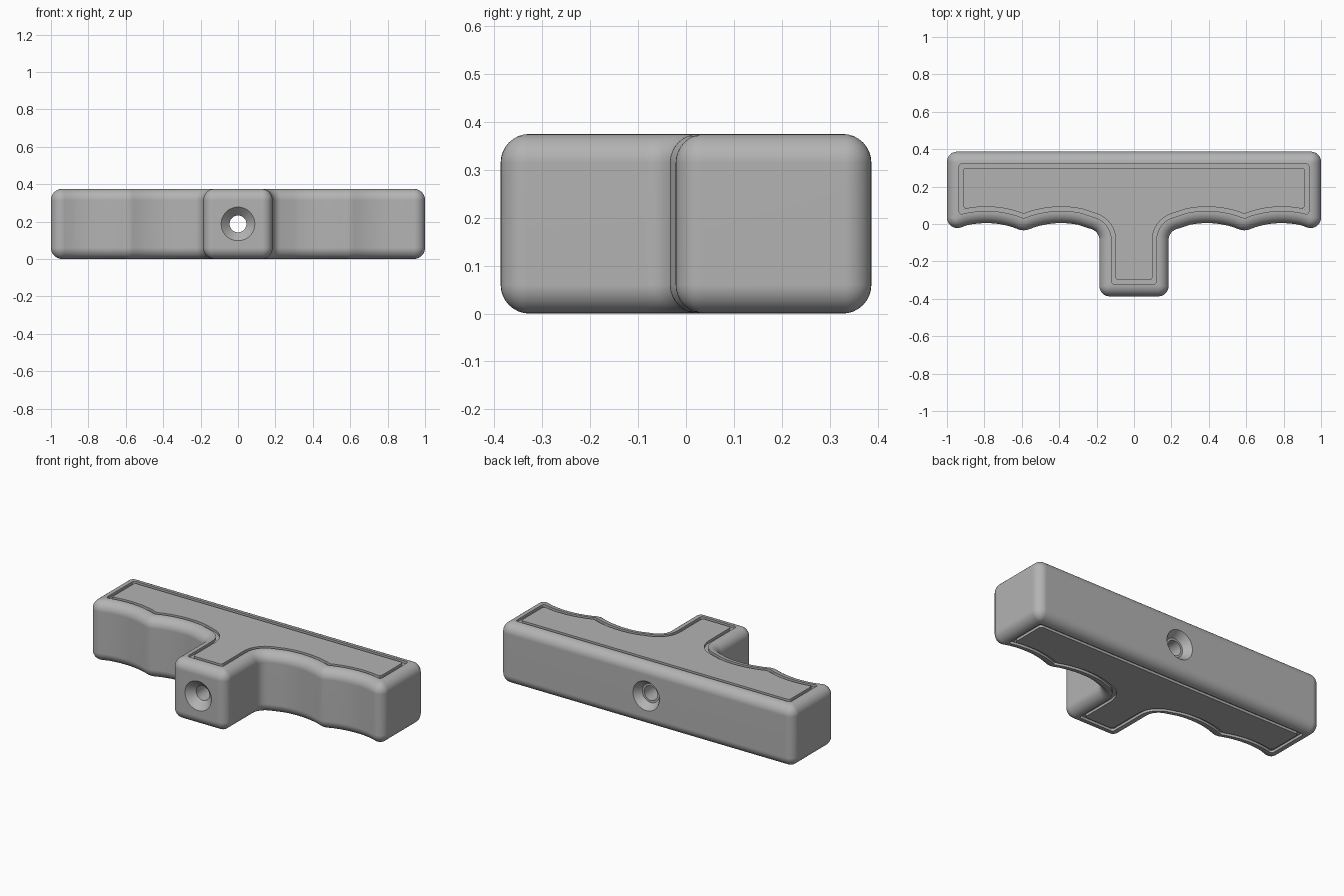
import bpy, bmesh, math
from mathutils import Vector

if "Cube" in bpy.data.objects:
    bpy.data.objects.remove(bpy.data.objects["Cube"])

HEIGHT = 0.375
EDGE = 0.06          # rounding of top and bottom rims
GROOVE_OUT, GROOVE_IN, GROOVE_DEPTH = 0.065, 0.087, 0.015
STEPS = 8

grey = bpy.data.materials.new("handle_grey")
grey.use_nodes = True
grey.diffuse_color = (0.45, 0.45, 0.45, 1)
grey.node_tree.nodes["Principled BSDF"].inputs["Base Color"].default_value = (0.45, 0.45, 0.45, 1)


def scallop(x, middle):
    return Vector((x, 0.005 - 1.1 * (x - middle) ** 2))


def finger(middle, start, end, n=9):
    return [(scallop(start + (end - start) * i / (n - 1), middle), 0) for i in range(n)]


# Half outline of the T: (point, fillet radius); zero means a plain curve point
half = [(Vector((0.185, -0.387)), 0.055), (scallop(0.185, 0.39), 0.06)]
half += finger(0.39, 0.30, 0.53)
half += [(scallop(0.59, 0.39), 0.08)]
half += finger(0.79, 0.65, 0.89)
half += [(scallop(1.0, 0.79), 0.055), (Vector((1.0, 0.387)), 0.055)]
outline = half + [(Vector((-p.x, p.y)), r) for p, r in reversed(half)]


def inset_outline(d):
    """Outline moved inward by d, with its marked corners filleted."""
    n = len(outline)
    moved, turns = [], []
    for i in range(n):
        p = outline[i][0]
        a = (p - outline[i - 1][0]).normalized()
        b = (outline[(i + 1) % n][0] - p).normalized()
        na, nb = Vector((-a.y, a.x)), Vector((-b.y, b.x))
        moved.append(p + (na + nb) * d / (1 + na.dot(nb)))
        turns.append(a.x * b.y - a.y * b.x)
    result = []
    for i in range(n):
        p, r = moved[i], outline[i][1]
        if not r:
            result.append(p)
            continue
        r = max(r - d, 0.015) if turns[i] > 0 else r + d
        u = (moved[i - 1] - p).normalized()
        v = (moved[(i + 1) % n] - p).normalized()
        half_angle = u.angle(v) / 2
        centre = p + (u + v).normalized() * r / math.sin(half_angle)
        reach = r / math.tan(half_angle)
        s, e = p + u * reach - centre, p + v * reach - centre
        sweep = s.angle(e)
        for k in range(STEPS + 1):
            t = k / STEPS
            q = (s * math.sin((1 - t) * sweep) + e * math.sin(t * sweep)) / math.sin(sweep)
            result.append(centre + q)
    return result


def finish(bm, name):
    bmesh.ops.recalc_face_normals(bm, faces=bm.faces)
    mesh = bpy.data.meshes.new(name)
    bm.to_mesh(mesh)
    bm.free()
    mesh.materials.append(grey)
    obj = bpy.data.objects.new(name, mesh)
    bpy.context.collection.objects.link(obj)
    return obj


def skin(bm, rings):
    """Bridge equal rings of points and cap both ends."""
    loops = [[bm.verts.new(p) for p in ring] for ring in rings]
    for low, high in zip(loops, loops[1:]):
        for i in range(len(low)):
            j = (i + 1) % len(low)
            bm.faces.new((low[i], low[j], high[j], high[i]))
    bm.faces.new(loops[0])
    bm.faces.new(loops[-1])


# Handle body: grooved panel, rounded rim, walls, then the same mirrored
lower = [(GROOVE_IN, 0), (GROOVE_IN, GROOVE_DEPTH), (GROOVE_OUT, GROOVE_DEPTH), (GROOVE_OUT, 0)]
for k in range(STEPS + 1):
    a = math.pi / 2 * k / STEPS
    lower.append((EDGE * (1 - math.sin(a)), EDGE * (1 - math.cos(a))))
profile = lower + [(d, HEIGHT - z) for d, z in reversed(lower)]
bm = bmesh.new()
skin(bm, [[(p.x, p.y, z) for p in inset_outline(d)] for d, z in profile])
handle = finish(bm, "t_handle")

# Through hole with a countersink at each end
bore = [(-0.45, 0.09), (-0.387, 0.09), (-0.342, 0.045), (0.342, 0.045),
        (0.342, 0.058), (0.387, 0.09), (0.45, 0.09)]
bm = bmesh.new()
skin(bm, [[(r * math.cos(math.tau * i / 48), y, HEIGHT / 2 + r * math.sin(math.tau * i / 48))
           for i in range(48)] for y, r in bore])
cutter = finish(bm, "bore_cutter")
cutter.hide_render = True

cut = handle.modifiers.new("bore", 'BOOLEAN')
cut.operation = 'DIFFERENCE'
cut.solver = 'EXACT'
cut.object = cutter
bpy.ops.object.select_all(action='DESELECT')
bpy.context.view_layer.objects.active = handle
handle.select_set(True)
bpy.ops.object.modifier_apply(modifier=cut.name)
bpy.data.objects.remove(cutter)

bpy.ops.object.shade_smooth_by_angle(angle=math.radians(30))
weighted = handle.modifiers.new("even_shading", 'WEIGHTED_NORMAL')
weighted.keep_sharp = True
